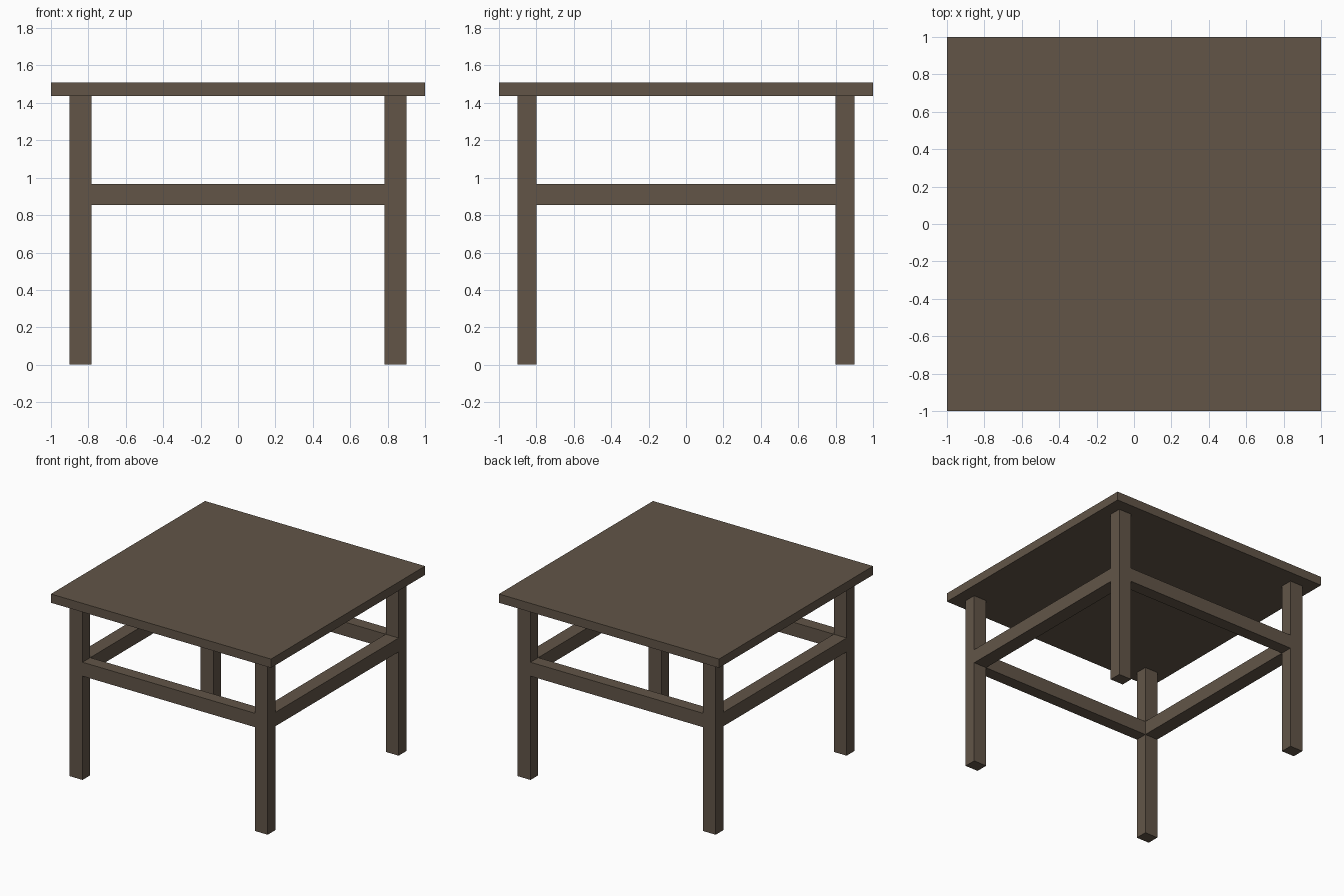
import bpy

if "Cube" in bpy.data.objects:
    bpy.data.objects.remove(bpy.data.objects["Cube"])

wood = bpy.data.materials.new("dark brown wood")
wood.diffuse_color = (0.122, 0.091, 0.064, 1)
wood.use_nodes = True
wood.node_tree.nodes["Principled BSDF"].inputs["Base Color"].default_value = wood.diffuse_color


def box(name, x0, x1, y0, y1, z0, z1):
    bpy.ops.mesh.primitive_cube_add(size=1, location=((x0 + x1) / 2, (y0 + y1) / 2, (z0 + z1) / 2))
    ob = bpy.context.object
    ob.name = name
    ob.scale = (x1 - x0, y1 - y0, z1 - z0)
    bpy.ops.object.transform_apply(location=False, rotation=False, scale=True)
    ob.data.materials.append(wood)
    return ob


OUT = 0.90               # outer face of legs and rails
IN_X, IN_Y = 0.783, 0.80  # inner faces
TOP_LOW, TOP_HIGH = 1.436, 1.508
RAIL_LOW, RAIL_HIGH = 0.853, 0.967

# square tabletop
box("tabletop", -1, 1, -1, 1, TOP_LOW, TOP_HIGH)

# four legs
for sy, depth in ((-1, "front"), (1, "back")):
    for sx, side in ((-1, "left"), (1, "right")):
        xs = sorted((sx * IN_X, sx * OUT))
        ys = sorted((sy * IN_Y, sy * OUT))
        box(f"{depth}_{side}_leg", *xs, *ys, 0, TOP_LOW)

# rails between the legs, flush with their faces
for s, depth, side in ((-1, "front", "left"), (1, "back", "right")):
    box(f"{depth}_rail", -IN_X, IN_X, *sorted((s * IN_Y, s * OUT)), RAIL_LOW, RAIL_HIGH)
    box(f"{side}_rail", *sorted((s * IN_X, s * OUT)), -IN_Y, IN_Y, RAIL_LOW, RAIL_HIGH)
